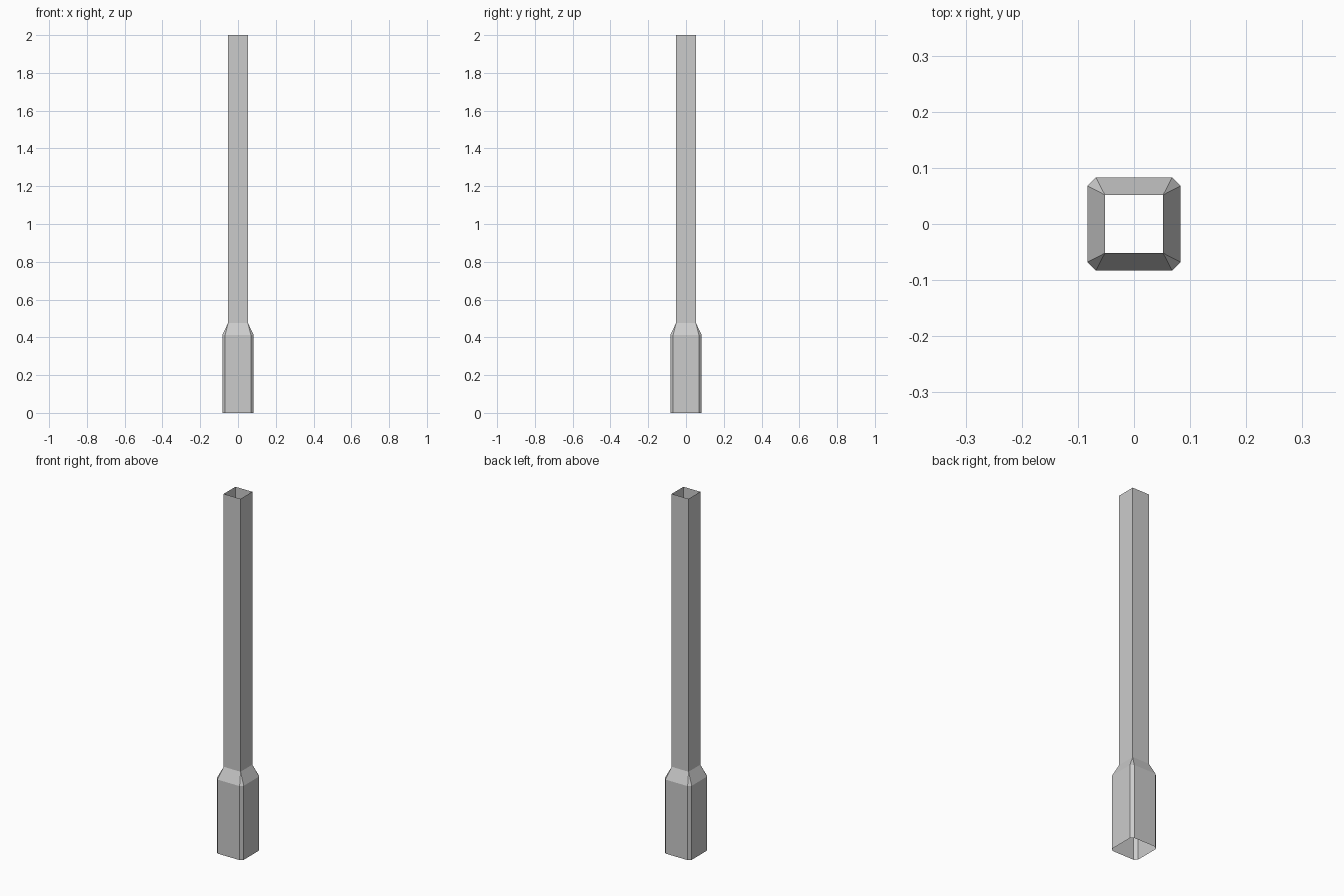
import bpy, bmesh

if "Cube" in bpy.data.objects:
    bpy.data.objects.remove(bpy.data.objects["Cube"])

OUT, CUT, IN = 0.083, 0.068, 0.052      # base half width, chamfer start, shaft half width
Z_BASE, Z_NECK, Z_TOP = 0.413, 0.477, 2.0
SIGNS = [(1, 1), (-1, 1), (-1, -1), (1, -1)]


def octagon(bm, z):
    ring = []
    for i, (sx, sy) in enumerate(SIGNS):
        pair = [(sx * OUT, sy * CUT), (sx * CUT, sy * OUT)]
        if i % 2:
            pair.reverse()
        ring += [bm.verts.new((x, y, z)) for x, y in pair]
    return ring


def square(bm, z):
    return [bm.verts.new((sx * IN, sy * IN, z)) for sx, sy in SIGNS]


def bridge(bm, low, high):
    n = len(low)
    for i in range(n):
        j = (i + 1) % n
        bm.faces.new((low[i], low[j], high[j], high[i]))


def finish(bm, name):
    mesh = bpy.data.meshes.new(name)
    bm.to_mesh(mesh)
    bm.free()
    bpy.context.collection.objects.link(bpy.data.objects.new(name, mesh))


# Chamfered base sleeve, open underneath, with sloped collar up to the shaft
bm = bmesh.new()
foot, shoulder, neck = octagon(bm, 0), octagon(bm, Z_BASE), square(bm, Z_NECK)
bridge(bm, foot, shoulder)
for i in range(4):
    a, b, c = shoulder[2 * i], shoulder[2 * i + 1], shoulder[(2 * i + 2) % 8]
    bm.faces.new((a, b, neck[i]))
    bm.faces.new((b, c, neck[(i + 1) % 4], neck[i]))
finish(bm, "post_base")

# Square hollow shaft, open at the top
bm = bmesh.new()
bridge(bm, square(bm, Z_NECK), square(bm, Z_TOP))
finish(bm, "post_shaft")
